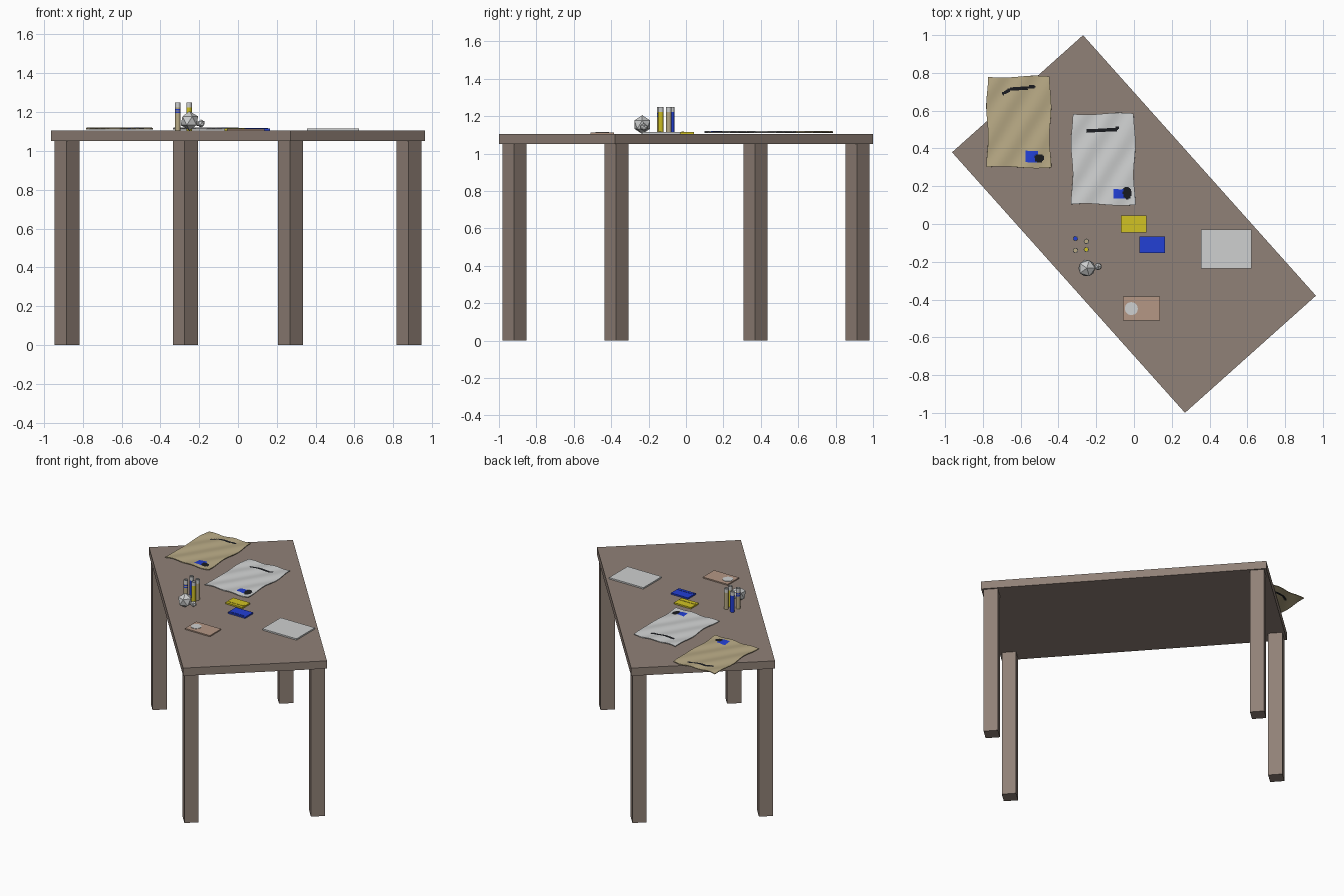
import bpy, bmesh, math
from mathutils import Matrix, Vector

if "Cube" in bpy.data.objects:
    bpy.data.objects.remove(bpy.data.objects["Cube"])

TOP = 1.105                      # table surface height
ANGLE = math.radians(-48.2)      # table is turned on the spot


def mat(name, r, g, b):
    m = bpy.data.materials.new(name)
    m.diffuse_color = (r, g, b, 1)
    m.use_nodes = True
    m.node_tree.nodes["Principled BSDF"].inputs["Base Color"].default_value = m.diffuse_color
    return m


WOOD = mat("grey brown wood", 0.28, 0.22, 0.185)
WHITE = mat("off white", 0.62, 0.63, 0.63)
TAN = mat("parchment tan", 0.48, 0.40, 0.235)
BLUE = mat("ink blue", 0.016, 0.05, 0.66)
YELLOW = mat("yellow", 0.64, 0.54, 0.017)
PINK = mat("skin pink", 0.46, 0.31, 0.235)
BLACK = mat("black", 0.01, 0.011, 0.014)


def finish(name, bm, mats, smooth=False):
    bmesh.ops.recalc_face_normals(bm, faces=bm.faces)
    me = bpy.data.meshes.new(name)
    bm.to_mesh(me)
    bm.free()
    for m in mats:
        me.materials.append(m)
    ob = bpy.data.objects.new(name, me)
    bpy.context.collection.objects.link(ob)
    return ob


def box(name, c, size, m, turn=0):
    """Box with centre c, turned about the world z axis."""
    bm = bmesh.new()
    bmesh.ops.create_cube(bm, size=1, matrix=Matrix.Rotation(turn, 4, 'Z')
                          @ Matrix.Translation(c) @ Matrix.Diagonal((*size, 1)))
    return finish(name, bm, [m])


# Table
box("table_top", (0, 0, 1.0775), (1.85, 0.93, 0.055), WOOD, ANGLE)
for i, (sx, sy) in enumerate([(-1, -1), (-1, 1), (1, -1), (1, 1)]):
    box(f"table_leg_{i + 1}", (sx * 0.864, sy * 0.409, 0.525),
        (0.092, 0.092, 1.05), WOOD, ANGLE)


def near_line(x, y, a, b, r):
    p, a, b = Vector((x, y)), Vector(a), Vector(b)
    t = max(0, min(1, (p - a).dot(b - a) / (b - a).length_squared))
    return (p - a - t * (b - a)).length < r


def sheet(name, x0, x1, y0, y1, paper, stroke, blue, black):
    """Rippled sheet with drawn marks coloured by position."""
    nx, ny = 56, 80
    cx, cy, w, h = (x0 + x1) / 2, (y0 + y1) / 2, x1 - x0, y1 - y0
    bm = bmesh.new()
    bmesh.ops.create_grid(bm, x_segments=nx, y_segments=ny, size=0.5,
                          matrix=Matrix.Translation((cx, cy, TOP + 0.012)) @ Matrix.Diagonal((w, h, 1, 1)))
    for f in bm.faces:
        x, y, _ = f.calc_center_median()
        if any(near_line(x, y, a, b, 0.009) for a, b in zip(stroke, stroke[1:])):
            f.material_index = 2
        elif math.hypot((x - black[0]) / black[2], (y - black[1]) / black[3]) < 1:
            f.material_index = 2
        elif abs(x - blue[0]) < blue[2] and abs(y - blue[1]) < blue[3]:
            f.material_index = 1
    for v in bm.verts:           # diagonal folds and uneven edges
        x, y = v.co.x - cx, v.co.y - cy
        v.co.z += 0.0028 * math.sin(48 * (0.85 * x - 0.53 * y)) 
        v.co.x += 0.005 * (2 * x / w) * math.sin(19 * y) - 0.003 * (2 * x / w)
        v.co.y += 0.005 * (2 * y / h) * math.sin(17 * x) - 0.003 * (2 * y / h)
    ob = finish(name, bm, [paper, BLUE, BLACK])
    sol = ob.modifiers.new("thickness", 'SOLIDIFY')
    sol.thickness = 0.005
    sol.offset = -1


sheet("tan_sheet", -0.78, -0.44, 0.297, 0.783, TAN,
      [(-0.69, 0.697), (-0.66, 0.716), (-0.53, 0.724)],
      (-0.54, 0.358, 0.033, 0.032), (-0.502, 0.35, 0.026, 0.022))
sheet("white_sheet", -0.332, 0.006, 0.10, 0.587, WHITE,
      [(-0.247, 0.498), (-0.10, 0.499), (-0.087, 0.506)],
      (-0.08, 0.16, 0.03, 0.026), (-0.035, 0.166, 0.023, 0.034))


# Notebooks: cover slab with a raised spine strip
def notebook(name, x, y, m, line):
    box(name, (x, y, TOP + 0.005), (0.134, 0.088, 0.010), m)
    box(name + "_strip", (x, line, TOP + 0.0105), (0.116, 0.014, 0.003), m)


notebook("yellow_notebook", -0.002, 0.0, YELLOW, -0.017)
notebook("blue_notebook", 0.097, -0.11, BLUE, -0.137)

# Paper pad and card
box("paper_pad", (0.489, -0.132, TOP + 0.005), (0.268, 0.206, 0.010), WHITE)
box("pink_card", (0.04, -0.448, TOP + 0.004), (0.195, 0.126, 0.008), PINK)
bm = bmesh.new()
bmesh.ops.create_cone(bm, cap_ends=True, segments=12, radius1=0.035, radius2=0.035,
                      depth=0.003, matrix=Matrix.Translation((-0.014, -0.448, TOP + 0.009)))
finish("card_spot", bm, [WHITE])


# Tubes: revolved profile, coloured body, open pale rim
def tube(name, x, y, m, bands=()):
    r, inner = 0.0145, 0.010
    levels = sorted({0, 0.118, 0.145, *[z for b in bands for z in b]})
    prof = [(0.0001, 0)] + [(r, z) for z in levels] + [(inner, 0.145), (inner, 0.118), (0.0001, 0.118)]
    bm = bmesh.new()
    n = 12
    rings = [[bm.verts.new((x + pr * math.cos(k * math.tau / n), y + pr * math.sin(k * math.tau / n), TOP + z))
              for k in range(n)] for pr, z in prof]
    for i, (a, b) in enumerate(zip(rings, rings[1:])):
        z = (prof[i][1] + prof[i + 1][1]) / 2
        idx = 1 if z > 0.119 else 0
        if any(lo < z < hi for lo, hi in bands):
            idx = 2
        for k in range(n):
            bm.faces.new((a[k], a[(k + 1) % n], b[(k + 1) % n], b[k])).material_index = idx
    finish(name, bm, [m, WHITE, BLUE])


tube("blue_tube", -0.31, -0.077, BLUE)
tube("tan_tube", -0.31, -0.14, TAN, [(0.09, 0.098), (0.104, 0.112)])
tube("rear_tan_tube", -0.252, -0.092, TAN)
tube("yellow_tube", -0.252, -0.135, YELLOW)

# Faceted stones
for name, c, r in [("large_stone", (-0.25, -0.234, TOP + 0.05), 0.05),
                   ("small_stone", (-0.19, -0.225, TOP + 0.036), 0.021),
                   ("joining_stone", (-0.207, -0.228, TOP + 0.036), 0.014)]:
    bm = bmesh.new()
    bmesh.ops.create_icosphere(bm, subdivisions=1, radius=r, matrix=Matrix.Translation(c))
    finish(name, bm, [WHITE])
